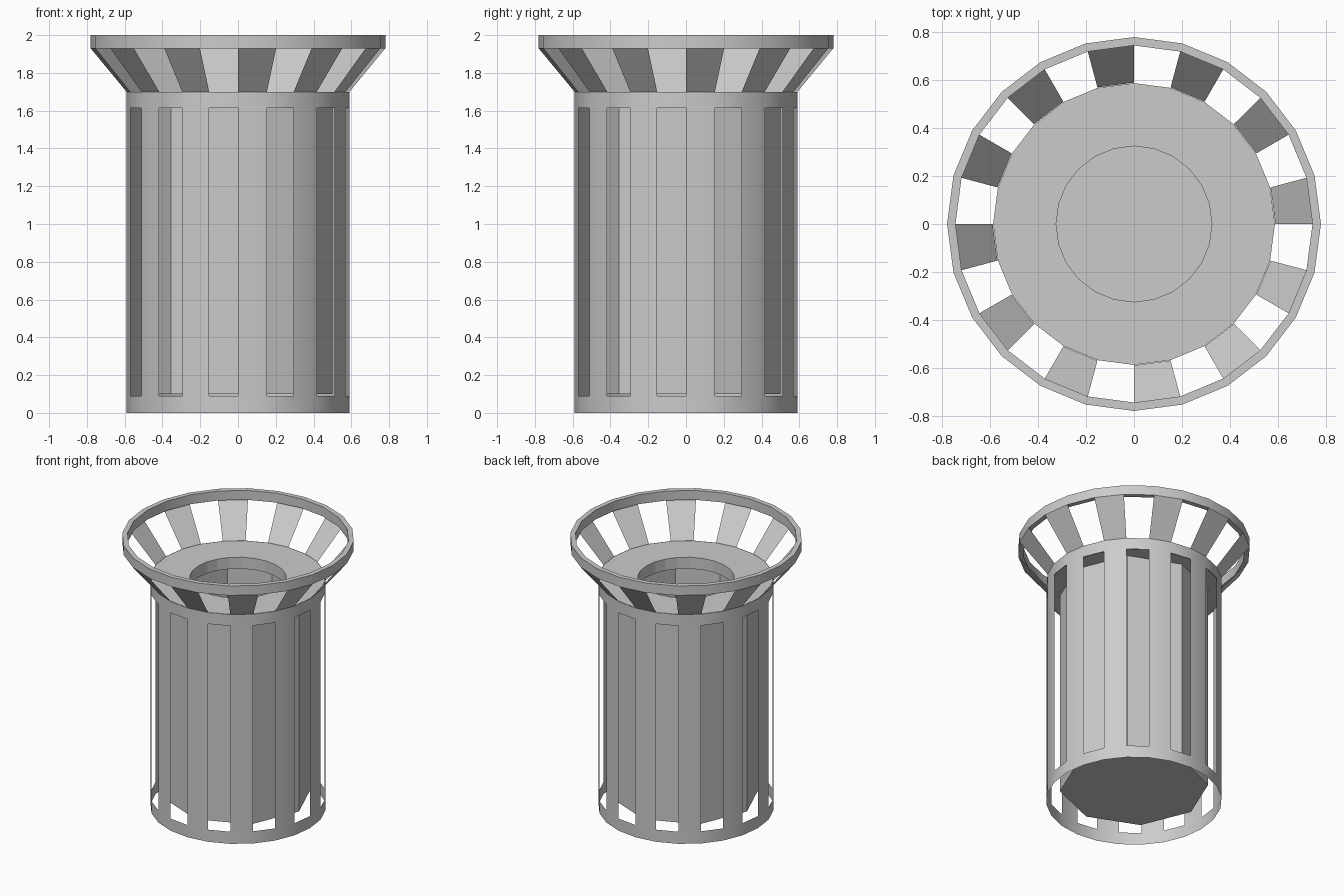
import bpy, bmesh
from math import cos, sin, pi

if "Cube" in bpy.data.objects:
    bpy.data.objects.remove(bpy.data.objects["Cube"])

SIDES = 24


def pt(r, z, i, n):
    a = 2 * pi * i / n
    return (r * cos(a), r * sin(a), z)


def revolve(name, bands, n=SIDES, smooth=False):
    """bands: (r0, z0, r1, z1, step); step 2 keeps every other panel."""
    bm = bmesh.new()
    for r0, z0, r1, z1, step in bands:
        for i in range(0, n, step):
            if r0 == 0:
                ps = [(0, 0, z0), pt(r1, z1, i, n), pt(r1, z1, i + 1, n)]
            else:
                ps = [pt(r0, z0, i, n), pt(r0, z0, i + 1, n),
                      pt(r1, z1, i + 1, n), pt(r1, z1, i, n)]
            bm.faces.new([bm.verts.new(p) for p in ps])
    bmesh.ops.remove_doubles(bm, verts=bm.verts, dist=1e-4)
    bmesh.ops.recalc_face_normals(bm, faces=bm.faces)
    me = bpy.data.meshes.new(name)
    bm.to_mesh(me)
    bm.free()
    ob = bpy.data.objects.new(name, me)
    bpy.context.collection.objects.link(ob)
    if smooth:
        bpy.ops.object.select_all(action='DESELECT')
        ob.select_set(True)
        bpy.context.view_layer.objects.active = ob
        bpy.ops.object.shade_smooth_by_angle()
    return ob


def section(points):
    """Closed section as a chain of bands."""
    return [(*a, *b, 1) for a, b in zip(points, points[1:] + points[:1])]


# Slatted outer cage: two hoops joined by alternate slats
R = 0.59
revolve("outer_cage", [(R, 0, R, 0.09, 1), (R, 0.09, R, 1.615, 2),
                       (R, 1.615, R, 1.70, 1)], smooth=True)

# Flared slats carrying the rim
revolve("flared_slats", [(R, 1.70, 0.78, 1.93, 2)])

# Top rim hoop
revolve("rim", section([(0.78, 1.93), (0.78, 2.0), (0.745, 2.0), (0.745, 1.93)]), smooth=True)

# Lid plate with a round opening (outer edge follows the cage)
lid = bmesh.new()
loops = []
for z in (1.615, 1.70):
    outer = [lid.verts.new(pt(R - 0.002, z, i, SIDES)) for i in range(SIDES)]
    inner = [lid.verts.new(pt(0.325, z, i, SIDES)) for i in range(SIDES)]
    loops.append((outer, inner))
(o0, i0), (o1, i1) = loops
for a, b in ((o0, i0), (i0, i1), (i1, o1)):
    for k in range(SIDES):
        j = (k + 1) % SIDES
        lid.faces.new((a[k], a[j], b[j], b[k]))
bmesh.ops.recalc_face_normals(lid, faces=lid.faces)
lid_mesh = bpy.data.meshes.new("lid_plate")
lid.to_mesh(lid_mesh)
lid.free()
# open outer edge sits against the cage, so orient the top face upwards
if max(lid_mesh.polygons, key=lambda p: p.center.z).normal.z < 0:
    lid_mesh.flip_normals()
bpy.context.collection.objects.link(bpy.data.objects.new("lid_plate", lid_mesh))

# Eight-sided inner bin with thick walls
revolve("inner_bin", [(0, 0.10, 0.5, 0.10, 1), (0.5, 0.10, 0.5, 1.62, 1),
                      (0.5, 1.62, 0.4, 1.62, 1), (0.4, 1.62, 0.4, 0.2, 1),
                      (0, 0.2, 0.4, 0.2, 1)], n=8)
